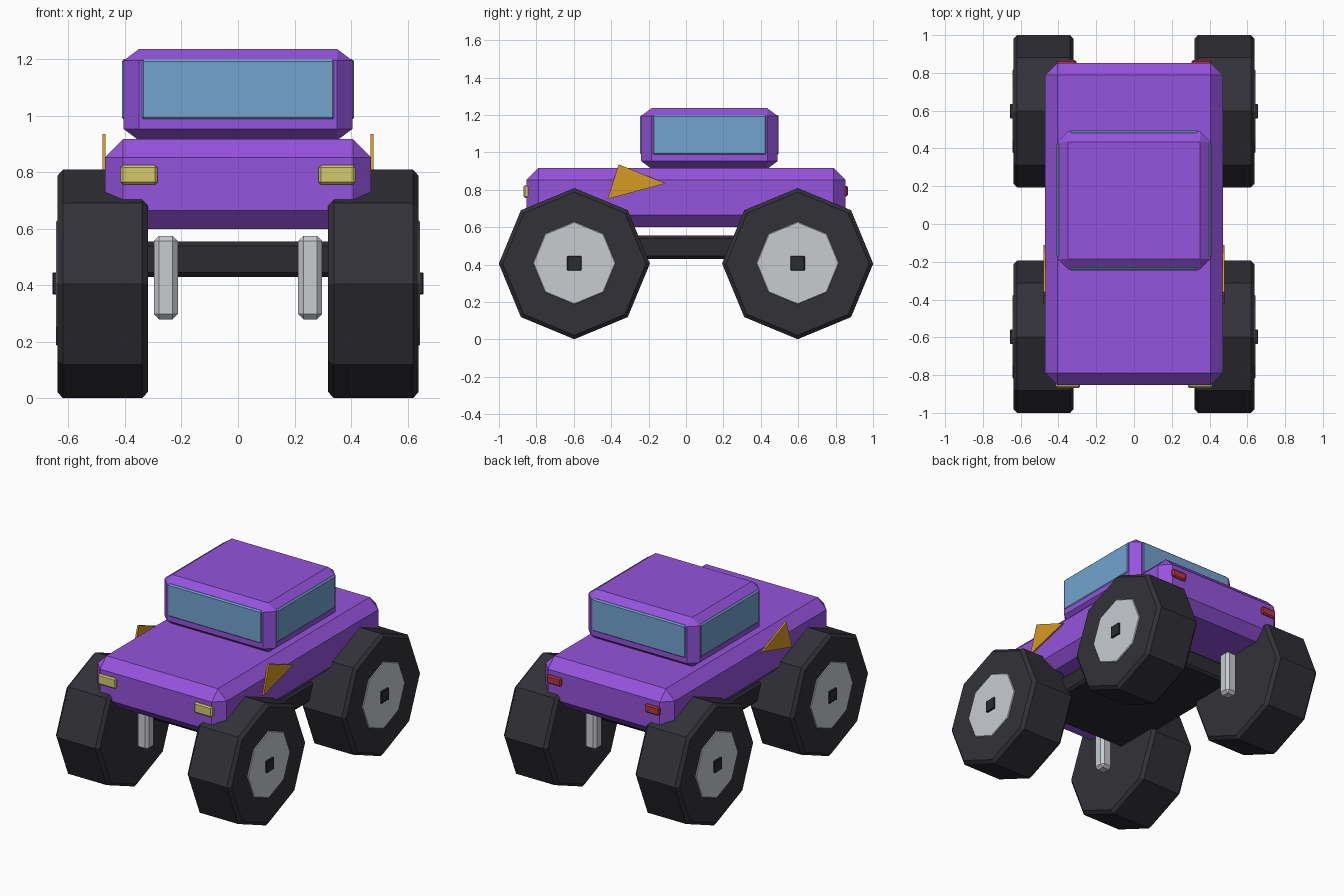
import bpy, bmesh, math
from mathutils import Matrix, Vector

default = bpy.data.objects.get("Cube")
if default:
    bpy.data.objects.remove(default, do_unlink=True)


def material(name, rgb):
    m = bpy.data.materials.new(name)
    m.use_nodes = True
    m.diffuse_color = (*rgb, 1)
    m.node_tree.nodes["Principled BSDF"].inputs["Base Color"].default_value = (*rgb, 1)
    return m


purple = material("purple_paint", (0.30, 0.087, 0.72))
glass = material("blue_glass", (0.165, 0.37, 0.62))
rubber = material("tyre_rubber", (0.031, 0.031, 0.039))
frame = material("dark_frame", (0.025, 0.025, 0.029))
metal = material("light_metal", (0.58, 0.60, 0.63))
yellow = material("headlight_yellow", (0.66, 0.59, 0.15))
red = material("tail_light_red", (0.47, 0.035, 0.045))
orange = material("orange_trim", (0.68, 0.33, 0.016))


def finish(bm, name, mat):
    bmesh.ops.recalc_face_normals(bm, faces=bm.faces)
    mesh = bpy.data.meshes.new(name)
    bm.to_mesh(mesh)
    bm.free()
    mesh.materials.append(mat)
    obj = bpy.data.objects.new(name, mesh)
    bpy.context.collection.objects.link(obj)
    return obj


def chamfer(bm, edges, width):
    bmesh.ops.bevel(bm, geom=edges, offset=width, offset_type='OFFSET',
                    segments=1, profile=0.5, affect='EDGES')


def box(name, low, high, mat, bevel=0.0, squash=1.0):
    """Chamfered box between two corners; squash flattens the chamfer in z."""
    low, high = Vector(low), Vector(high)
    size = high - low
    bm = bmesh.new()
    bmesh.ops.create_cube(bm, size=1)
    bmesh.ops.scale(bm, vec=(size.x, size.y, size.z / squash), verts=bm.verts)
    if bevel:
        chamfer(bm, bm.edges[:], bevel)
    bmesh.ops.scale(bm, vec=(1, 1, squash), verts=bm.verts)
    bmesh.ops.translate(bm, vec=(low + high) / 2, verts=bm.verts)
    return finish(bm, name, mat)


def disc(name, center, radius, depth, mat, bevel):
    """Eight-sided disc on the x axis with a corner pointing up."""
    bm = bmesh.new()
    bmesh.ops.create_cone(bm, cap_ends=True, segments=8, radius1=radius,
                          radius2=radius, depth=depth,
                          matrix=Matrix.Rotation(math.pi / 2, 4, 'Y'))
    rims = [e for e in bm.edges if abs(e.verts[0].co.x - e.verts[1].co.x) < 0.001]
    chamfer(bm, rims, bevel)
    bmesh.ops.translate(bm, vec=center, verts=bm.verts)
    return finish(bm, name, mat)


def plate(name, x, thickness, outline, mat):
    """Thin plate facing sideways, from a (y, z) outline."""
    bm = bmesh.new()
    face = bm.faces.new([bm.verts.new((x - thickness / 2, y, z)) for y, z in outline])
    ext = bmesh.ops.extrude_face_region(bm, geom=[face])
    moved = [v for v in ext["geom"] if isinstance(v, bmesh.types.BMVert)]
    bmesh.ops.translate(bm, vec=(thickness, 0, 0), verts=moved)
    return finish(bm, name, mat)


# Body, cabin and chassis
box("body", (-0.47, -0.853, 0.60), (0.47, 0.853, 0.917), purple, 0.064)
box("cabin", (-0.405, -0.24, 0.912), (0.405, 0.49, 1.236), purple, 0.055, 0.75)
box("chassis", (-0.37, -0.52, 0.43), (0.37, 0.52, 0.555), frame, 0.015)

# Front and rear windows
for name, y in (("windscreen", -0.233), ("rear_window", 0.483)):
    box(name, (-0.342, y - 0.012, 0.985), (0.342, y + 0.012, 1.2), glass, 0.008)

# Parts repeated on both sides
for side, s in (("left", 1), ("right", -1)):
    def span(a, b):
        return min(s * a, s * b), max(s * a, s * b)

    x0, x1 = span(0.386, 0.41)
    box(f"{side}_window", (x0, -0.18, 0.985), (x1, 0.43, 1.2), glass, 0.008)
    x0, x1 = span(0.285, 0.415)
    box(f"{side}_headlight", (x0, -0.868, 0.757), (x1, -0.83, 0.825), yellow, 0.008)
    x0, x1 = span(0.305, 0.41)
    box(f"{side}_tail_light", (x0, 0.83, 0.765), (x1, 0.867, 0.82), red, 0.008)
    plate(f"{side}_side_fin", s * 0.474, 0.012,
          [(-0.42, 0.75), (-0.36, 0.936), (-0.11, 0.834)], orange)

    # Wheels and shock absorbers
    for end, y in (("front", -0.597), ("rear", 0.597)):
        tag = f"{side}_{end}"
        disc(f"{tag}_tyre", (s * 0.479, y, 0.405), 0.404, 0.32, rubber, 0.02)
        disc(f"{tag}_hub", (s * 0.622, y, 0.408), 0.221, 0.045, metal, 0.004)
        x0, x1 = span(0.62, 0.656)
        box(f"{tag}_hub_cap", (x0, y - 0.038, 0.368), (x1, y + 0.038, 0.446), frame, 0.003)
        x0, x1 = span(0.213, 0.297)
        box(f"{tag}_shock", (x0, y - 0.042, 0.28), (x1, y + 0.042, 0.575), metal, 0.018)
